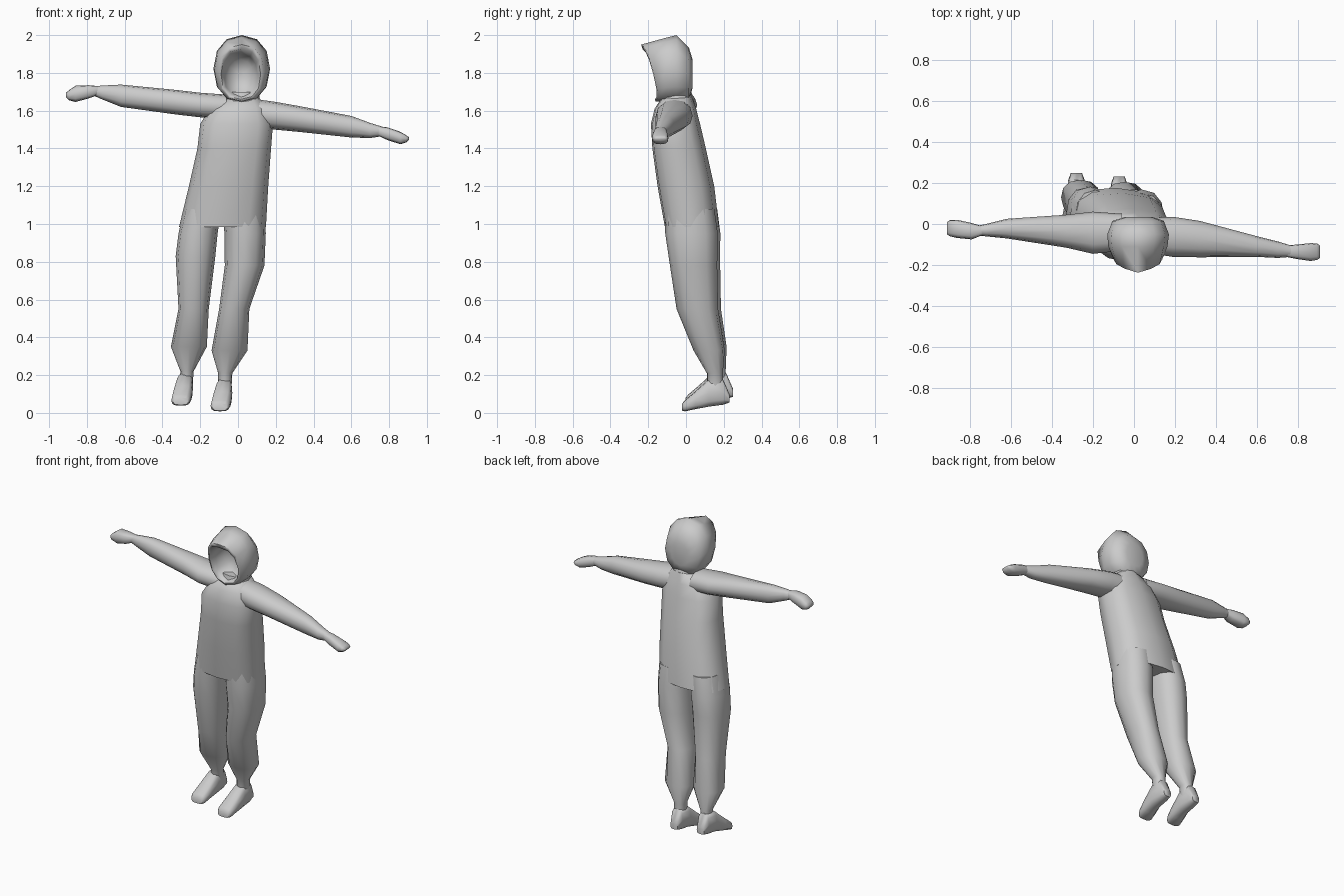
import bpy
import bmesh
import math
from mathutils import Vector

fabric = bpy.data.materials.new("light_grey")
fabric.diffuse_color = (0.6, 0.6, 0.6, 1)


def section(axis, t, a0, a1, b0, b1, p=2.3, n=12):
    """Rounded cross-section filling a0..a1 by b0..b1 at position t on an axis."""
    points = []
    for i in range(n):
        c, s = math.cos(math.tau * i / n), math.sin(math.tau * i / n)
        a = (a0 + a1) / 2 + (a1 - a0) / 2 * math.copysign(abs(c) ** (2 / p), c)
        b = (b0 + b1) / 2 + (b1 - b0) / 2 * math.copysign(abs(s) ** (2 / p), s)
        points.append(Vector({"x": (t, a, b), "y": (a, t, b), "z": (a, b, t)}[axis]))
    return points


def loft(name, rings, angle=60):
    """Skin a list of rings into a closed, smooth part."""
    bm = bmesh.new()
    loops = [[bm.verts.new(co) for co in ring] for ring in rings]
    n = len(loops[0])
    for low, high in zip(loops, loops[1:]):
        for i in range(n):
            j = (i + 1) % n
            bm.faces.new((low[i], low[j], high[j], high[i]))
    bm.faces.new(loops[0])
    bm.faces.new(loops[-1])
    bmesh.ops.recalc_face_normals(bm, faces=bm.faces)
    mesh = bpy.data.meshes.new(name)
    bm.to_mesh(mesh)
    bm.free()
    mesh.materials.append(fabric)
    obj = bpy.data.objects.new(name, mesh)
    bpy.context.collection.objects.link(obj)
    bpy.ops.object.select_all(action="DESELECT")
    obj.select_set(True)
    bpy.context.view_layer.objects.active = obj
    bpy.ops.object.shade_smooth_by_angle(angle=math.radians(angle))
    return obj


# torso, turned slightly to one side and leaning forward
torso = [section("z", *row, p=2.7) for row in (
    (0.985, -0.312, 0.148, -0.115, 0.172),
    (1.20, -0.26, 0.16, -0.152, 0.148),
    (1.40, -0.215, 0.175, -0.178, 0.105),
    (1.53, -0.20, 0.185, -0.185, 0.075),
    (1.61, -0.15, 0.16, -0.165, 0.055),
    (1.67, -0.06, 0.11, -0.125, 0.035),
)]
for ring in torso:
    for co in ring:
        co.y -= 0.05 * (co.x + 0.02)
loft("torso", torso)

# baggy trouser legs gathered at the ankles
loft("leg_right", [section("z", *row) for row in (
    (1.08, -0.08, 0.145, -0.11, 0.15),
    (0.95, -0.072, 0.147, -0.11, 0.168),
    (0.78, -0.07, 0.14, -0.085, 0.165),
    (0.55, -0.10, 0.06, -0.05, 0.17),
    (0.33, -0.14, 0.05, 0.04, 0.205),
    (0.21, -0.105, -0.03, 0.11, 0.195),
    (0.12, -0.105, -0.035, 0.11, 0.20),
)])
loft("leg_left", [section("z", *row) for row in (
    (1.08, -0.285, -0.09, -0.10, 0.165),
    (0.95, -0.315, -0.108, -0.095, 0.182),
    (0.83, -0.33, -0.12, -0.08, 0.18),
    (0.55, -0.315, -0.155, -0.035, 0.185),
    (0.35, -0.355, -0.165, 0.045, 0.215),
    (0.22, -0.305, -0.235, 0.125, 0.21),
    (0.14, -0.31, -0.24, 0.125, 0.215),
)])

# feet, heel to toe
for side, shift in (("right", (0, 0, 0)), ("left", (-0.208, 0.018, 0.03))):
    foot = [section("y", *row, p=3) for row in (
        (0.23, -0.10, -0.045, 0.055, 0.10),
        (0.195, -0.112, -0.032, 0.043, 0.18),
        (0.12, -0.118, -0.03, 0.033, 0.18),
        (0.05, -0.135, -0.035, 0.02, 0.115),
        (-0.005, -0.145, -0.045, 0.008, 0.068),
        (-0.02, -0.135, -0.055, 0.012, 0.05),
    )]
    loft("foot_" + side, [[co + Vector(shift) for co in ring] for ring in foot])

# sleeves
loft("sleeve_right", [section("x", *row) for row in (
    (0.06, -0.14, 0.03, 1.51, 1.665),
    (0.19, -0.16, 0.035, 1.50, 1.648),
    (0.32, -0.162, 0.015, 1.488, 1.625),
    (0.60, -0.16, -0.06, 1.458, 1.572),
    (0.70, -0.165, -0.085, 1.455, 1.535),
    (0.765, -0.16, -0.105, 1.465, 1.515),
)])
loft("sleeve_left", [section("x", *row) for row in (
    (-0.06, -0.13, 0.05, 1.55, 1.685),
    (-0.20, -0.145, 0.06, 1.565, 1.695),
    (-0.33, -0.115, 0.045, 1.58, 1.71),
    (-0.62, -0.07, 0.025, 1.62, 1.738),
    (-0.72, -0.06, 0.00, 1.66, 1.733),
    (-0.77, -0.055, -0.01, 1.682, 1.728),
)])

# mitten hands
loft("hand_right", [section("x", *row, p=2.8) for row in (
    (0.74, -0.16, -0.105, 1.468, 1.518),
    (0.79, -0.17, -0.10, 1.445, 1.512),
    (0.86, -0.18, -0.093, 1.422, 1.488),
    (0.89, -0.175, -0.095, 1.432, 1.47),
    (0.905, -0.165, -0.105, 1.445, 1.46),
)])
loft("hand_left", [section("x", *row, p=2.8) for row in (
    (-0.74, -0.055, -0.01, 1.683, 1.73),
    (-0.79, -0.075, 0.005, 1.665, 1.735),
    (-0.86, -0.068, 0.02, 1.646, 1.732),
    (-0.895, -0.06, 0.02, 1.655, 1.708),
    (-0.91, -0.05, 0.01, 1.67, 1.695),
)])

# collar under the hood
loft("neck", [section("z", *row) for row in (
    (1.60, -0.08, 0.13, -0.15, 0.05),
    (1.66, -0.065, 0.115, -0.14, 0.035),
    (1.70, -0.06, 0.11, -0.13, 0.02),
)])

# hood: hollow face opening, pointed brim, then shell to the back
opening = [section("y", *row, p=2.2) for row in (
    (-0.06, 0.00, 0.03, 1.77, 1.81),
    (-0.075, -0.05, 0.08, 1.70, 1.87),
    (-0.13, -0.075, 0.105, 1.675, 1.90),
)]
brim = [section("y", *row, p=2.4) for row in (
    (-0.20, -0.09, 0.12, 1.66, 1.925),
    (-0.20, -0.10, 0.138, 1.65, 1.95),
)]
for ring in brim:
    for co in ring:
        co.y += 0.25 * abs(co.x - 0.02) - 0.25 * (co.z - 1.8)
shell = [section("y", *row, p=2.2) for row in (
    (-0.11, -0.125, 0.163, 1.642, 1.985),
    (-0.05, -0.13, 0.17, 1.643, 2.00),
    (0.015, -0.105, 0.145, 1.655, 1.935),
    (0.035, -0.04, 0.085, 1.72, 1.87),
)]
loft("hood", opening + brim + shell, 75)
